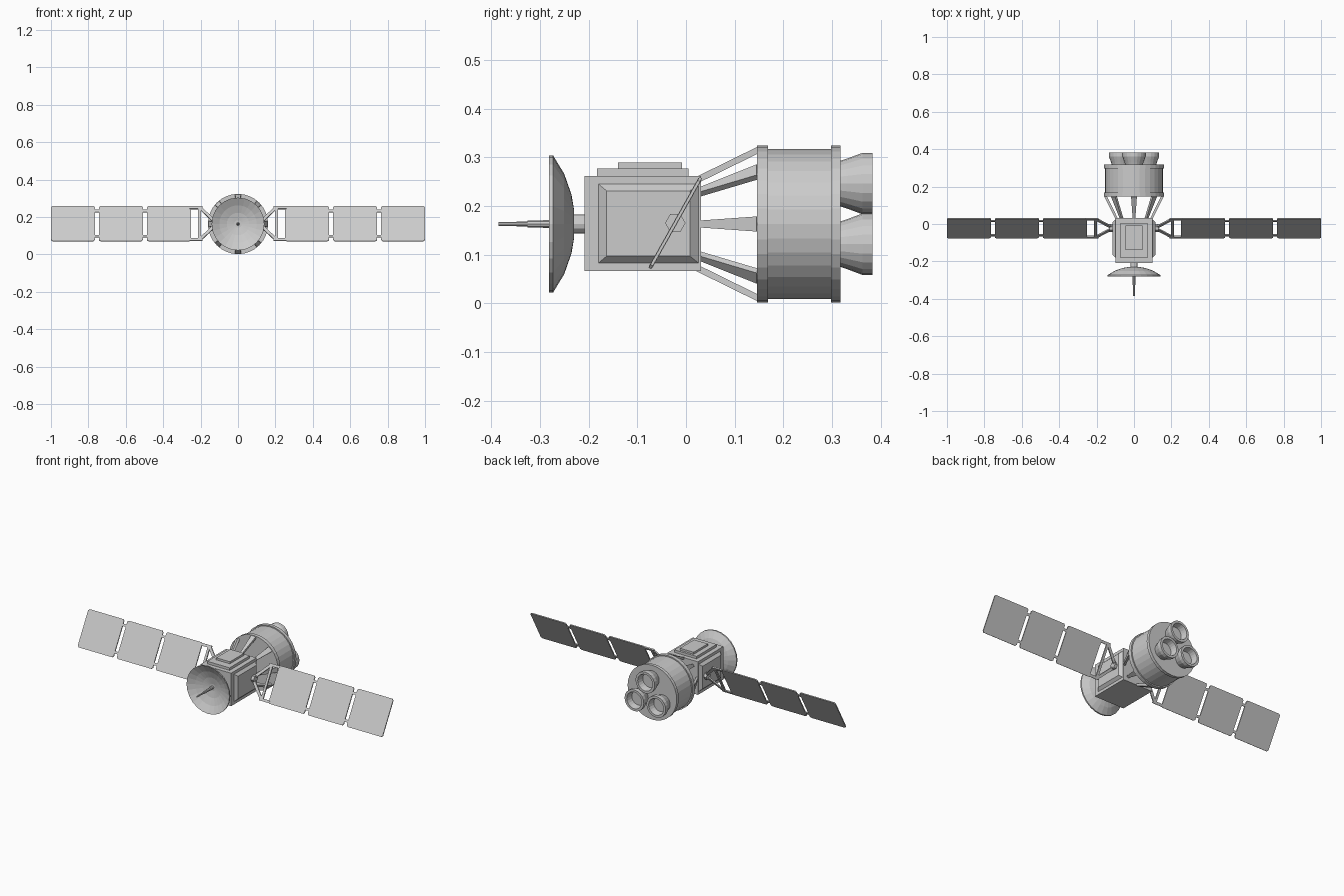
import bpy, bmesh, math
from mathutils import Matrix, Vector

cube = bpy.data.objects.get("Cube")
if cube:
    bpy.data.objects.remove(cube)

grey = bpy.data.materials.new("plain grey")
grey.use_nodes = True
grey.diffuse_color = (0.6, 0.6, 0.6, 1)
grey.node_tree.nodes["Principled BSDF"].inputs["Base Color"].default_value = (0.6, 0.6, 0.6, 1)

MID = 0.163                                   # height of the long axis
HUB = Vector((0, -0.022, 0.165))              # pivot of the solar wings
TILT = Matrix.Translation(HUB) @ Matrix.Rotation(math.radians(-29.3), 4, 'X')


def finish(name, bm, matrix=Matrix()):
    bmesh.ops.recalc_face_normals(bm, faces=bm.faces)
    mesh = bpy.data.meshes.new(name)
    bm.to_mesh(mesh)
    bm.free()
    mesh.materials.append(grey)
    mesh.transform(matrix)
    obj = bpy.data.objects.new(name, mesh)
    bpy.context.collection.objects.link(obj)
    return obj


def loft(name, rings, matrix=Matrix(), closed=False):
    """Skin a list of equal vertex loops; cap the ends or join them."""
    bm = bmesh.new()
    loops = [[bm.verts.new(p) for p in ring] for ring in rings]
    pairs = list(zip(loops, loops[1:]))
    if closed:
        pairs.append((loops[-1], loops[0]))
    else:
        bm.faces.new(loops[0])
        bm.faces.new(loops[-1])
    n = len(loops[0])
    for a, b in pairs:
        for i in range(n):
            j = (i + 1) % n
            bm.faces.new((a[i], a[j], b[j], b[i]))
    return finish(name, bm, matrix)


def lathe(name, profile, sides=24, x=0, z=MID, closed=False):
    """Spin (y, radius) points about the y direction."""
    turn = [math.tau * i / sides for i in range(sides)]
    return loft(name, [[(x + r * math.cos(t), y, z + r * math.sin(t)) for t in turn]
                       for y, r in profile], closed=closed)


def box(name, low, high, matrix=Matrix()):
    low, high = Vector(low), Vector(high)
    bm = bmesh.new()
    bmesh.ops.create_cube(bm, size=1)
    for v in bm.verts:
        v.co = (low + high) / 2 + v.co * (high - low)
    return finish(name, bm, matrix)


def beam(name, start, end, side, w0, w1, depth, matrix=Matrix()):
    """Square bar from start to end, widening from w0 to w1 along side."""
    start, end, side = Vector(start), Vector(end), Vector(side).normalized()
    up = (end - start).cross(side).normalized() * depth / 2
    def ring(p, w):
        s = side * w / 2
        return [p + s + up, p - s + up, p - s - up, p + s - up]
    return loft(name, [ring(start, w0), ring(end, w1)], matrix)


# Body with stepped roof plates
box("body", (-0.1, -0.208, 0.066), (0.1, 0.031, 0.262))
box("roof_plate", (-0.073, -0.183, 0.262), (0.073, 0.005, 0.277))
box("roof_hatch", (-0.045, -0.14, 0.277), (0.045, -0.008, 0.289))

# Engine drum with two flanges
lathe("drum", [(0.146, 0.161), (0.168, 0.161), (0.168, 0.154), (0.298, 0.154),
               (0.298, 0.161), (0.317, 0.161)], 32)

# Flared struts between body and drum
for i in range(8):
    t = math.tau * i / 8
    out = Vector((math.cos(t), 0, math.sin(t)))
    centre = Vector((0, 0, MID))
    beam("drum_strut", centre + out * 0.09 + Vector((0, 0.022, 0)),
         centre + out * 0.152 + Vector((0, 0.148, 0)),
         (-out.z, 0, out.x), 0.013, 0.031, 0.013)

# Three hollow engine nozzles
for i in range(3):
    t = math.pi / 2 + math.tau * i / 3
    lathe("nozzle", [(0.315, 0.046), (0.33, 0.051), (0.362, 0.063), (0.383, 0.063),
                     (0.383, 0.049), (0.345, 0.042)], 20,
          0.083 * math.cos(t), MID + 0.083 * math.sin(t))

# Dish, its neck and the feed rod
lathe("dish", [(-0.23, 0.03), (-0.235, 0.06), (-0.25, 0.103), (-0.273, 0.141),
               (-0.281, 0.141), (-0.259, 0.1), (-0.245, 0.06), (-0.238, 0.02)])
lathe("dish_neck", [(-0.234, 0.019), (-0.206, 0.019)], 12)
lathe("feed_rod", [(-0.385, 0.004), (-0.325, 0.005), (-0.325, 0.007), (-0.236, 0.009)], 8)

# Each side: raised door, wing hub, yoke and three panels
for side in (1, -1):
    def rect(x, y0, y1, z0, z1):
        return [(side * x, y0, z0), (side * x, y1, z0), (side * x, y1, z1), (side * x, y0, z1)]
    loft("side_door", [rect(0.098, -0.182, 0.028, 0.081, 0.247),
                       rect(0.115, -0.163, 0.008, 0.097, 0.231)])

    hexagon = [(math.cos(math.tau * i / 6), math.sin(math.tau * i / 6)) for i in range(6)]
    loft("wing_hub", [[(side * x, HUB.y + 0.021 * a, HUB.z + 0.021 * b) for a, b in hexagon]
                      for x in (0.11, 0.132)])

    # Yoke in the tilted plane of the wing
    for s in (1, -1):
        beam("yoke_arm", (side * 0.122, 0, s * 0.01), (side * 0.2, 0, s * 0.094),
             (0, 1, 0), 0.008, 0.008, 0.016, TILT)
        beam("yoke_rail", (side * 0.19, 0, s * 0.097), (side * 0.258, 0, s * 0.097),
             (0, 1, 0), 0.008, 0.008, 0.015, TILT)
    beam("yoke_bar", (side * 0.206, 0, -0.096), (side * 0.206, 0, 0.096),
         (0, 1, 0), 0.008, 0.008, 0.014, TILT)

    # Panels with clipped corners, joined by small hinges
    for k in range(3):
        x0 = 0.252 + 0.2565 * k
        x1, h, c = x0 + 0.235, 0.107, 0.008
        outline = [(x0 + c, -h), (x1 - c, -h), (x1, c - h), (x1, h - c),
                   (x1 - c, h), (x0 + c, h), (x0, h - c), (x0, c - h)]
        loft("solar_panel", [[(side * x, y, z) for x, z in outline] for y in (-0.003, 0.003)], TILT)
        if k:
            for s in (1, -1):
                box("panel_hinge", (side * (x0 - 0.024), -0.003, s * 0.077 - 0.007),
                    (side * (x0 + 0.003), 0.003, s * 0.077 + 0.007), TILT)
